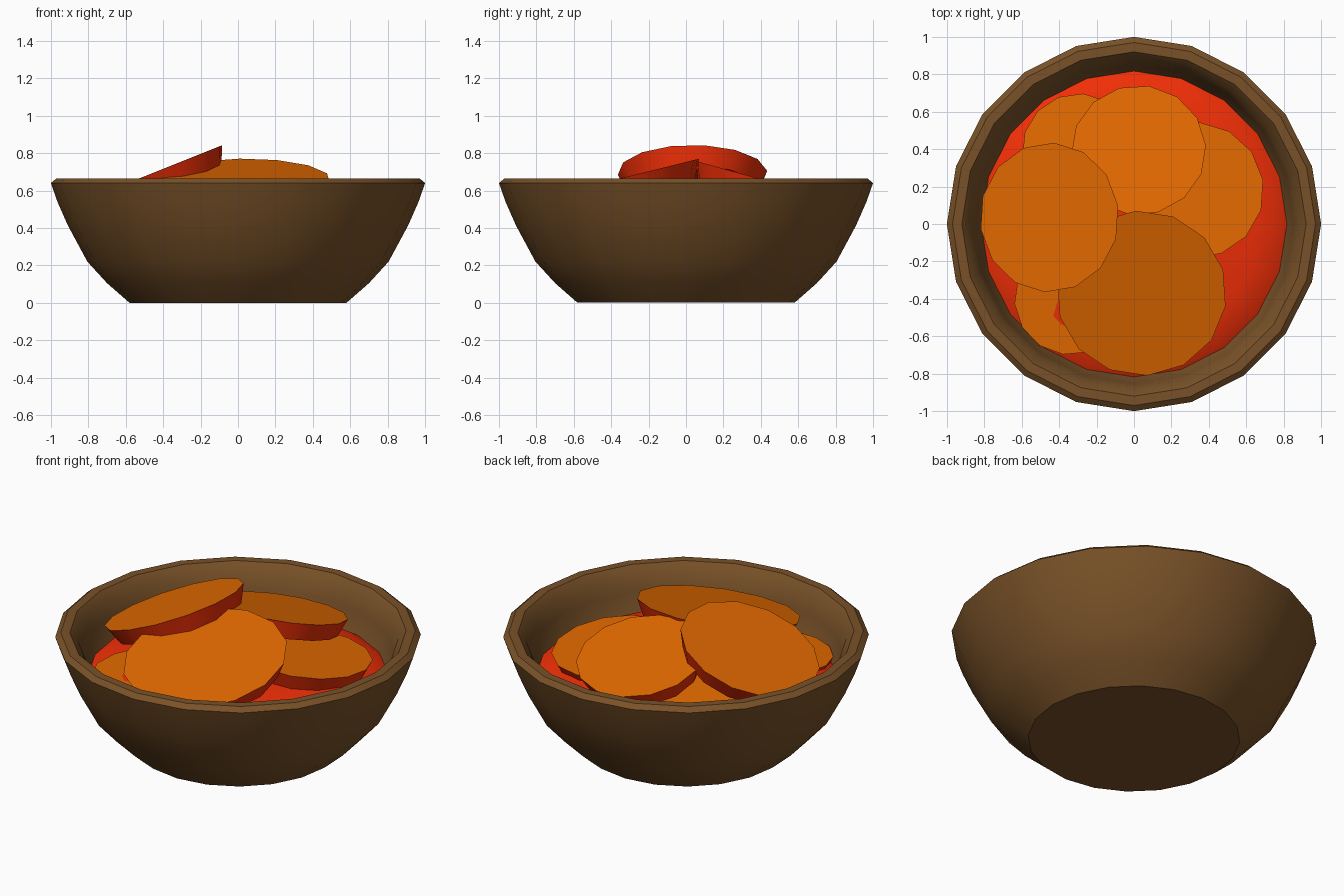
import bpy
import math
from mathutils import Vector

if "Cube" in bpy.data.objects:
    bpy.data.objects.remove(bpy.data.objects["Cube"])


def material(name, color):
    m = bpy.data.materials.new(name)
    m.diffuse_color = (*color, 1)
    m.use_nodes = True
    m.node_tree.nodes["Principled BSDF"].inputs["Base Color"].default_value = m.diffuse_color
    return m


BROWN = material("bowl_brown", (0.19, 0.083, 0.021))
ORANGE = material("slice_orange", (0.75, 0.14, 0.0))
RED = material("filling_red", (0.88, 0.028, 0.002))


def lathe(name, profile, sides, mats, cap_mats=(0, 0), smooth=35, turn=0.0):
    """Spin (radius, z) points around z and cap both ends."""
    step = 2 * math.pi / sides
    verts = [(r * math.cos(step * (i + turn)), r * math.sin(step * (i + turn)), z)
             for r, z in profile for i in range(sides)]
    faces = []
    for k in range(len(profile) - 1):
        for i in range(sides):
            j = (i + 1) % sides
            faces.append((k * sides + i, k * sides + j, (k + 1) * sides + j, (k + 1) * sides + i))
    last = (len(profile) - 1) * sides
    faces.append(tuple(reversed(range(sides))))
    faces.append(tuple(range(last, last + sides)))
    mesh = bpy.data.meshes.new(name)
    mesh.from_pydata(verts, [], faces)
    for m in mats:
        mesh.materials.append(m)
    mesh.polygons[-2].material_index = cap_mats[0]
    mesh.polygons[-1].material_index = cap_mats[1]
    obj = bpy.data.objects.new(name, mesh)
    bpy.context.collection.objects.link(obj)
    bpy.ops.object.select_all(action='DESELECT')
    obj.select_set(True)
    bpy.context.view_layer.objects.active = obj
    bpy.ops.object.shade_smooth_by_angle(angle=math.radians(smooth))
    return obj


# Bowl: outer wall, chamfered rim, inner wall and floor
lathe("bowl", [(0.58, 0), (0.70, 0.105), (0.805, 0.22), (0.91, 0.415), (0.965, 0.54),
               (1.0, 0.64), (0.97, 0.665), (0.92, 0.665), (0.875, 0.615),
               (0.855, 0.53), (0.82, 0.42), (0.72, 0.24), (0.52, 0.08)], 20, [BROWN])

# Domed red filling under the slices
lathe("filling", [(0.70, 0.22), (0.825, 0.41), (0.77, 0.445), (0.66, 0.475), (0.35, 0.50)],
      20, [RED], smooth=60)

# Tapered slices: centre of top face, radius, slope along x and y, turn
SLICES = {
    "slice_front": ((0.04, -0.37, 0.66), 0.455, 0.0, 0.25, 0.65),
    "slice_left": ((-0.452, 0.035, 0.695), 0.40, 0.40, 0.0, 0.35),
    "slice_back": ((0.025, 0.395, 0.662), 0.36, 0.0, -0.28, 0.15),
    "slice_right": ((0.33, 0.18, 0.555), 0.365, -0.06, -0.10, 0.35),
    "slice_back_left": ((-0.30, 0.40, 0.53), 0.30, 0.10, -0.12, 0.3),
    "slice_front_left": ((-0.34, -0.40, 0.485), 0.30, 0.05, 0.06, 0.2),
}
for name, (centre, r, sx, sy, turn) in SLICES.items():
    obj = lathe(name, [(r * 0.89, -0.10), (r, 0)], 14, [RED, ORANGE], (0, 1), turn=turn)
    obj.location = centre
    obj.rotation_mode = 'QUATERNION'
    obj.rotation_quaternion = Vector((0, 0, 1)).rotation_difference(Vector((-sx, -sy, 1)))
